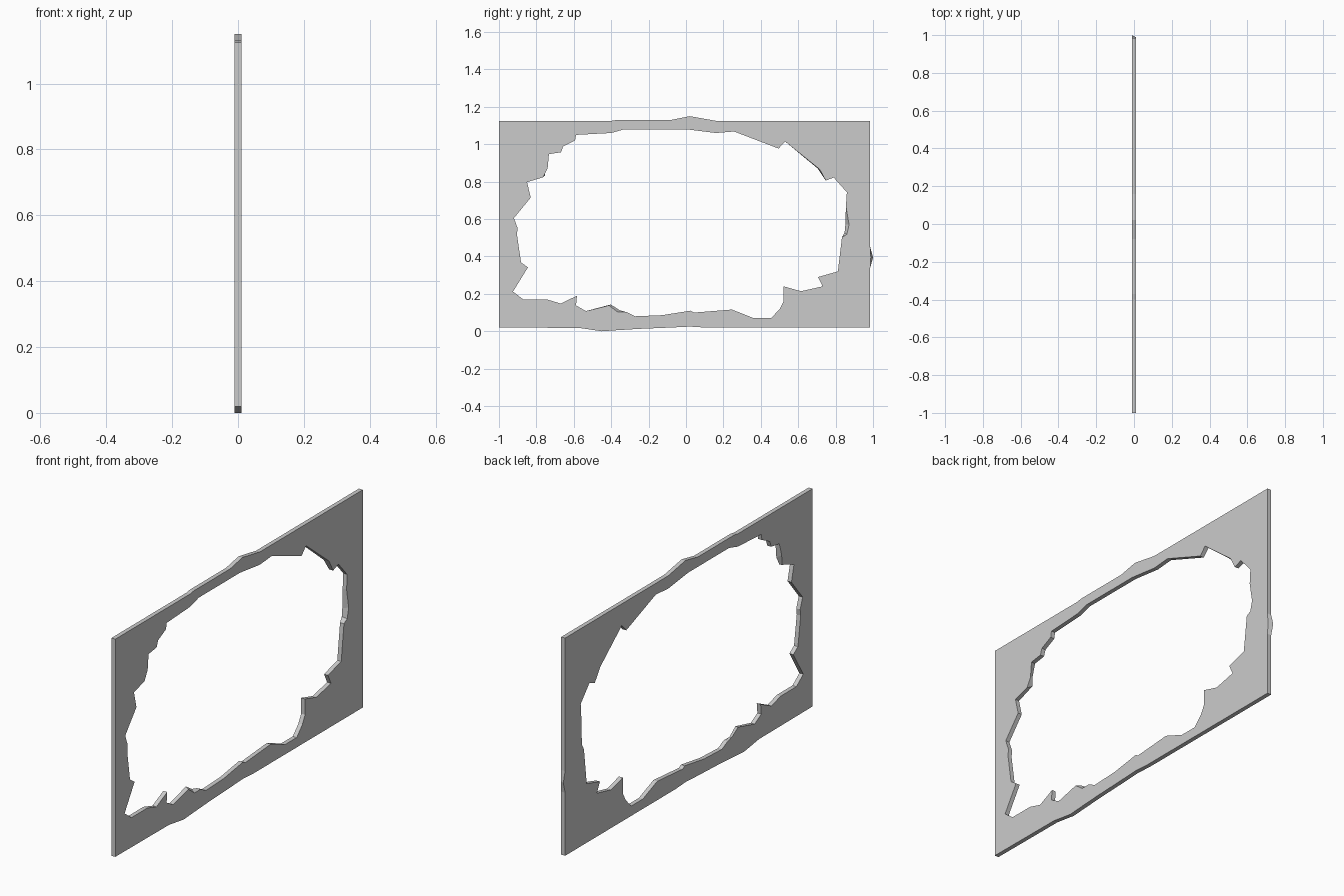
import bpy, bmesh
from mathutils import Vector

HALF = 0.011  # half of the panel thickness

# Outer edge of the panel (y, z)
outer = [(-1, .02), (-.57, .018), (-.45, 0), (-.38, .005), (-.25, .013), (-.08, .02), (.02, .025),
         (.1, .02), (.985, .02), (.985, .34), (.988, .395), (.985, .45), (.985, 1.125), (.16, 1.125),
         (.02, 1.15), (-.08, 1.13), (-.37, 1.13), (-.4, 1.125), (-1, 1.125)]

# Ragged opening (y, z), clockwise from the upper left
hole = [(-.588, 1.05), (-.40, 1.06), (-.33, 1.08), (0, 1.08), (.16, 1.06), (.257, 1.068), (.495, .977),
        (.53, 1.015), (.715, .866), (.747, .806), (.79, .822), (.86, .743), (.855, .668), (.872, .57),
        (.86, .518), (.834, .503), (.812, .32), (.706, .29), (.73, .24), (.615, .214), (.522, .24),
        (.522, .16), (.50, .118), (.455, .07), (.362, .07), (.246, .116), (.043, .1), (.025, .11),
        (-.128, .086), (-.273, .08), (-.316, .102), (-.364, .102), (-.412, .138), (-.535, .108),
        (-.588, .138), (-.583, .19), (-.67, .148), (-.743, .17), (-.87, .17), (-.925, .212),
        (-.845, .342), (-.882, .368), (-.904, .518), (-.9, .55), (-.92, .605), (-.83, .715),
        (-.85, .797), (-.765, .823), (-.74, .87), (-.733, .947), (-.668, .957), (-.657, .988),
        (-.593, 1.02)]

# Corners that sit elsewhere on the far face, giving slanted broken edges
far_shift = {(.988, .395): (.012, 0), (.872, .57): (-.02, 0), (.86, .518): (-.012, .01),
             (-.74, .87): (-.012, .01), (-.765, .823): (.012, .01),
             (.715, .866): (-.012, .005), (-.364, .102): (.01, .01), (-.412, .138): (.01, .005)}

bm = bmesh.new()
edges = []
for loop in (outer, hole):
    vs = [bm.verts.new((HALF, y, z)) for y, z in loop]
    edges += [bm.edges.new((vs[i - 1], vs[i])) for i in range(len(vs))]
bmesh.ops.triangle_fill(bm, edges=edges, use_beauty=True, normal=(1, 0, 0))

# Thicken the face and break the far edges
res = bmesh.ops.extrude_face_region(bm, geom=bm.faces[:], use_keep_orig=True)
far = [g for g in res["geom"] if isinstance(g, bmesh.types.BMVert)]
for v in far:
    v.co.x = -HALF
    for (y, z), (dy, dz) in far_shift.items():
        if (v.co - Vector((-HALF, y, z))).length < 1e-4:
            v.co += Vector((0, dy, dz))
            break
bmesh.ops.recalc_face_normals(bm, faces=bm.faces[:])

mesh = bpy.data.meshes.new("broken_panel")
bm.to_mesh(mesh)
bm.free()
panel = bpy.data.objects.new("broken_panel", mesh)
bpy.context.collection.objects.link(panel)
